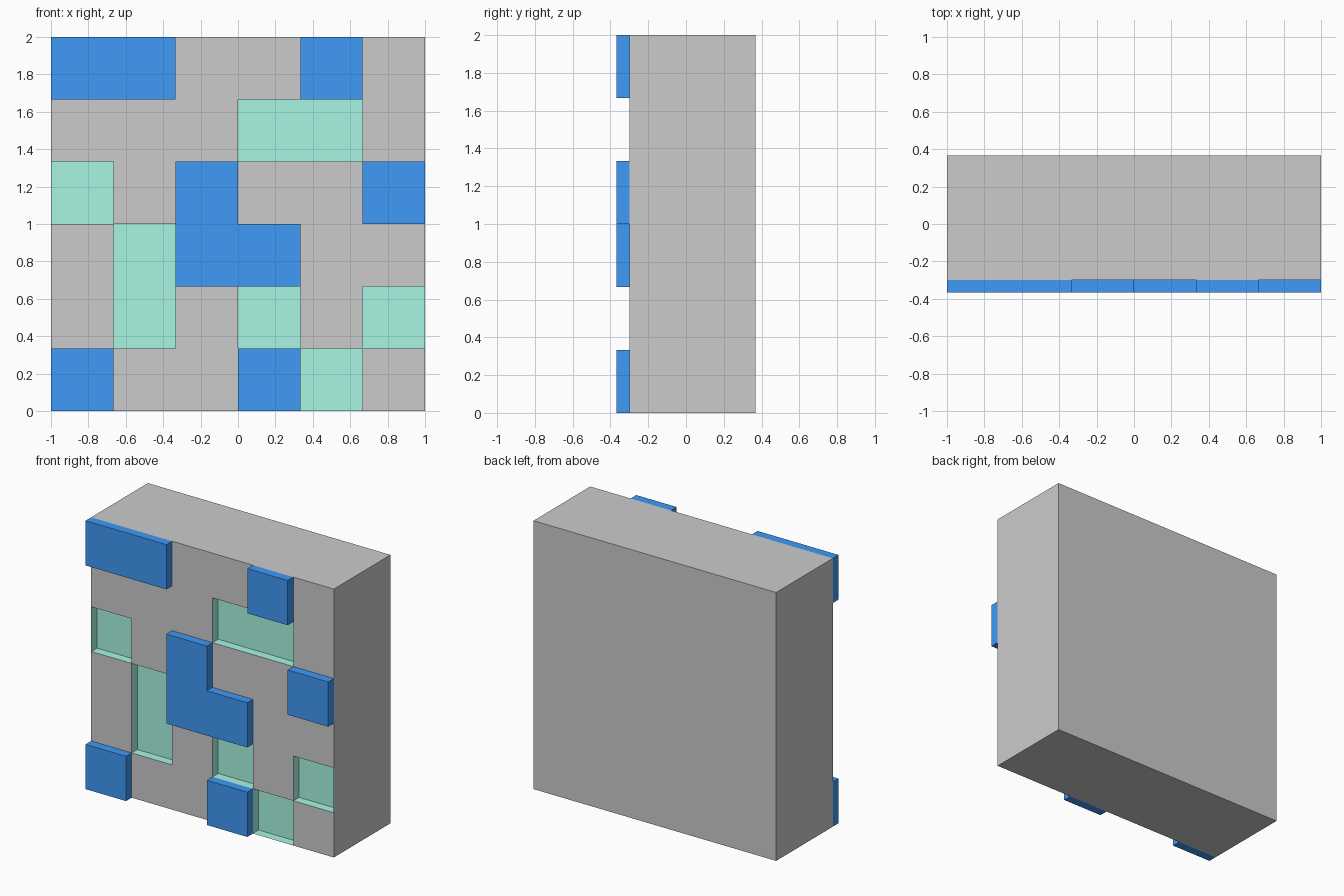
import bpy, bmesh

if "Cube" in bpy.data.objects:
    bpy.data.objects.remove(bpy.data.objects["Cube"])

N = 6
CELL = 2 / N
STEP = CELL * 0.2                 # height of raised tiles / depth of sunken ones
BACK = (2 / 3 + STEP) / 2
FRONT = BACK - 2 / 3              # plane of the plain front face

# Top row first: R raised, S sunken, . plain
LAYOUT = ["RR..R.",
          "...SS.",
          "S.R..R",
          ".SRR..",
          ".S.S.S",
          "R..RS."]


def kind(c, r):
    return LAYOUT[N - 1 - r][c] if 0 <= c < N and 0 <= r < N else None


def add_tiles(bm, tile, level, margin=0.0):
    """Front face of every cell of one kind, plus walls around its outline."""
    def point(c, r, y):
        x = max(-1 + margin, min(1 - margin, -1 + c * CELL))
        z = max(margin, min(2 - margin, r * CELL))
        return bm.verts.new((x, y, z))

    for r in range(N):
        for c in range(N):
            if kind(c, r) != tile:
                continue
            ring = [(c, r), (c + 1, r), (c + 1, r + 1), (c, r + 1)]
            bm.faces.new([point(*p, level) for p in ring])
            if level == FRONT:
                continue
            sides = [(0, -1), (1, 0), (0, 1), (-1, 0)]
            for i, (dc, dr) in enumerate(sides):
                if kind(c + dc, r + dr) != tile:
                    a, b = ring[i], ring[(i + 1) % 4]
                    bm.faces.new([point(*a, FRONT), point(*b, FRONT),
                                  point(*b, level), point(*a, level)])


def finish(bm, name, color=None):
    bmesh.ops.remove_doubles(bm, verts=bm.verts, dist=1e-4)
    mesh = bpy.data.meshes.new(name)
    bm.to_mesh(mesh)
    bm.free()
    obj = bpy.data.objects.new(name, mesh)
    bpy.context.collection.objects.link(obj)
    if color:
        mat = bpy.data.materials.new(name)
        mat.diffuse_color = (*color, 1)
        mat.use_nodes = True
        mat.node_tree.nodes["Principled BSDF"].inputs["Base Color"].default_value = mat.diffuse_color
        mesh.materials.append(mat)


# Block: box whose front is made only of the plain cells
bm = bmesh.new()
bmesh.ops.create_cube(bm, size=1)
for v in bm.verts:
    v.co = (v.co.x * 2, BACK if v.co.y > 0 else FRONT, v.co.z * 2 + 1)
bm.normal_update()
bmesh.ops.delete(bm, geom=[f for f in bm.faces if f.normal.y < -0.9],
                 context='FACES_ONLY')
add_tiles(bm, ".", FRONT)
finish(bm, "block")

# Raised blue tiles
bm = bmesh.new()
add_tiles(bm, "R", FRONT - STEP)
finish(bm, "raised_tiles", (0.05, 0.32, 0.92))

# Sunken green tiles, a hair inside the block's outer skin
bm = bmesh.new()
add_tiles(bm, "S", FRONT + STEP, margin=0.001)
finish(bm, "sunken_tiles", (0.395, 0.92, 0.765))
